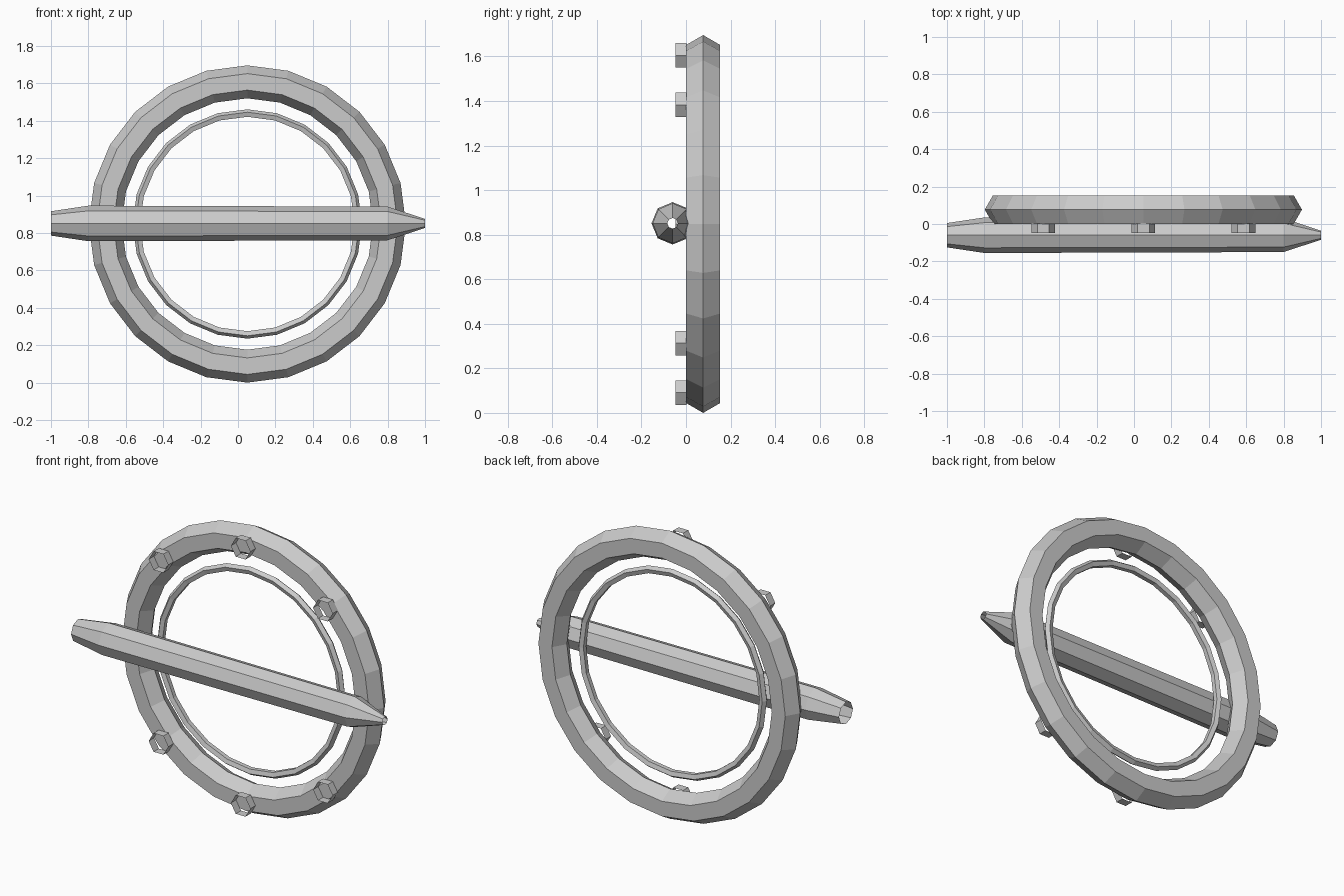
import bpy, bmesh, math

CX, CZ = 0.05, 0.848      # shared centre of the rings

cube = bpy.data.objects.get("Cube")
if cube:
    bpy.data.objects.remove(cube, do_unlink=True)

grey = bpy.data.materials.new("plain_grey")
grey.use_nodes = True
grey.diffuse_color = (0.6, 0.6, 0.6, 1)
grey.node_tree.nodes["Principled BSDF"].inputs["Base Color"].default_value = grey.diffuse_color


def loft(name, loops, closed=False):
    """Skin matching loops of points with quads, leaving the ends open."""
    bm = bmesh.new()
    rows = [[bm.verts.new(p) for p in loop] for loop in loops]
    pairs = list(zip(rows, rows[1:] + rows[:1])) if closed else list(zip(rows, rows[1:]))
    for a, b in pairs:
        for i in range(len(a)):
            j = (i + 1) % len(a)
            bm.faces.new((a[i], a[j], b[j], b[i]))
    bmesh.ops.recalc_face_normals(bm, faces=bm.faces)
    mesh = bpy.data.meshes.new(name)
    bm.to_mesh(mesh)
    bm.free()
    mesh.materials.append(grey)
    obj = bpy.data.objects.new(name, mesh)
    bpy.context.collection.objects.link(obj)
    return obj


def circle(radius, sides):
    turn = 2 * math.pi / sides
    return [(radius * math.cos(i * turn), radius * math.sin(i * turn)) for i in range(sides)]


def ring(name, major, minor, sides, y):
    section = circle(minor, sides)
    loops = [[(CX + (major + u) * c, y + v, CZ + (major + u) * s) for u, v in section]
             for c, s in circle(1, 24)]
    return loft(name, loops, closed=True)


# Heavy outer ring and thin inner ring
ring("outer_ring", 0.76, 0.088, 6, 0.077)
ring("inner_ring", 0.591, 0.022, 5, 0.052)

# Tapered hollow crossbar
taper = [(-1, 0.065), (-0.8, 0.095), (0.8, 0.09), (1, 0.024)]
loft("crossbar", [[(x, -0.06 + u, CZ + 0.003 + v) for u, v in circle(r, 8)] for x, r in taper])

# Open hexagonal studs around the front of the outer ring
for n, (dx, dz) in enumerate(circle(0.757, 8)):
    loft(f"stud_{n + 1}", [[(CX + dx + u, y, CZ + dz + v) for u, v in circle(0.0635, 6)]
                           for y in (-0.047, 0.002)])
